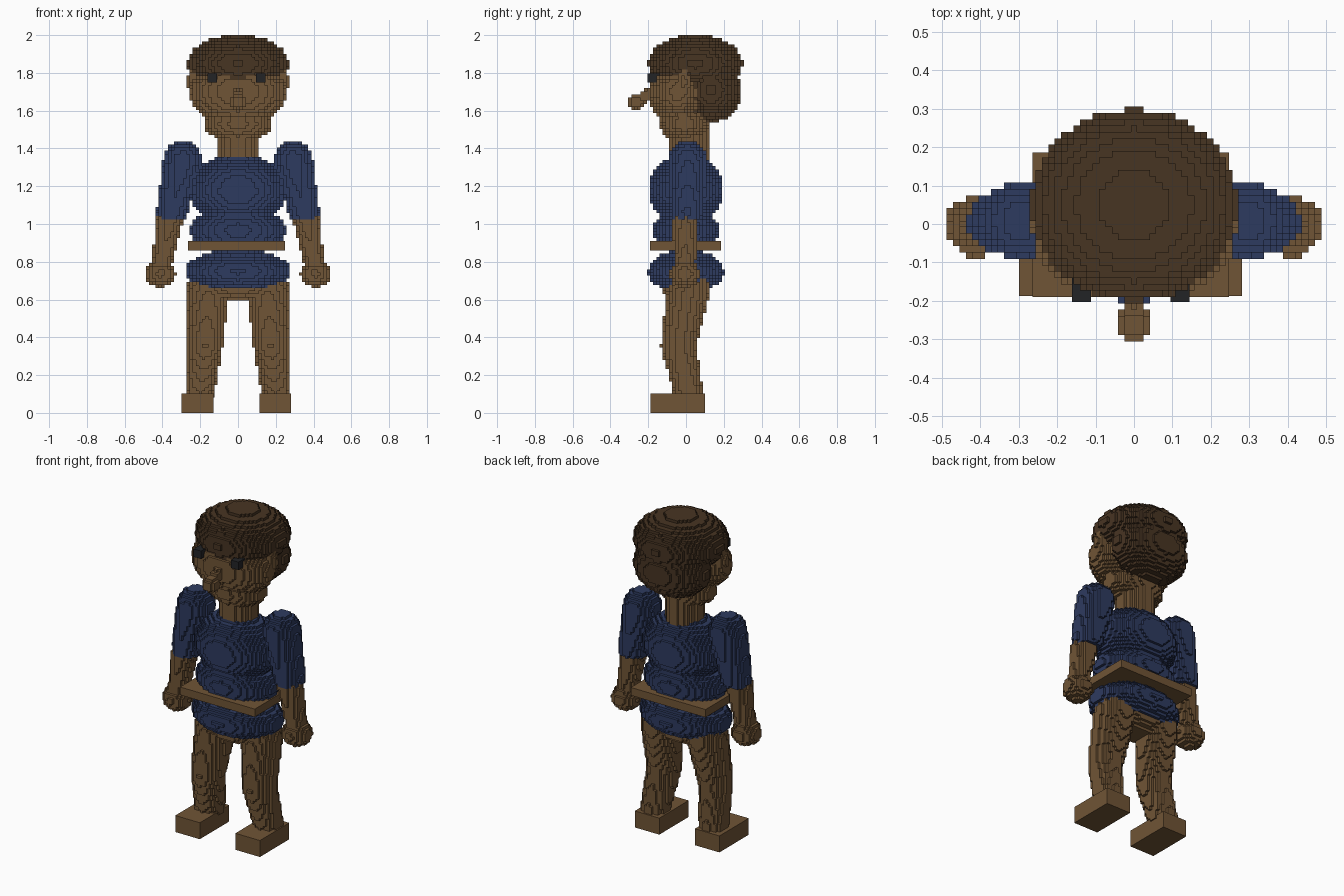
import bpy, bmesh, math
from mathutils import Vector

cube = bpy.data.objects.get("Cube")
if cube:
    bpy.data.objects.remove(cube, do_unlink=True)

V = 2 / 121  # block size: the figure is 121 blocks tall


def material(name, srgb):
    lin = [((c + 0.055) / 1.055) ** 2.4 for c in srgb] + [1]
    m = bpy.data.materials.new(name)
    m.use_nodes = True
    m.diffuse_color = lin
    m.node_tree.nodes["Principled BSDF"].inputs["Base Color"].default_value = lin
    return m


SKIN = material("brown_skin", (0.44, 0.33, 0.21))
HAIR = material("dark_brown_hair", (0.28, 0.205, 0.135))
SHIRT = material("navy_shirt", (0.18, 0.23, 0.375))
BLACK = material("black_eyes", (0.135, 0.14, 0.15))


# Solid shapes: each returns (inside test, lower corner, upper corner)
def ellipsoid(centre, radii):
    c, r = Vector(centre), Vector(radii)
    return (lambda p: sum(((p[i] - c[i]) / r[i]) ** 2 for i in range(3)) <= 1,
            c - r, c + r)


def limb(a, ra, b, rb, floor=-1.0):
    """Tapered rounded limb from a to b, cut off flat below floor."""
    a, b = Vector(a), Vector(b)
    d = b - a

    def inside(p):
        t = min(1, max(0, (p - a).dot(d) / d.length_squared))
        return p.z > floor and (p - a - d * t).length <= ra + (rb - ra) * t
    r = Vector((1, 1, 1)) * max(ra, rb)
    low = Vector(map(min, a, b)) - r
    high = Vector(map(max, a, b)) + r
    return inside, low, high


owner = {}   # block -> part name; the first part to claim a block keeps it
parts = {}   # part name -> (material, blocks)


def block_part(name, mat, *shapes):
    """Fill the shapes with blocks not yet taken by an earlier part."""
    blocks = []
    for inside, low, high in shapes:
        spans = [range(math.floor(low[i] / V) - 1, math.ceil(high[i] / V) + 2) for i in range(3)]
        for i in spans[0]:
            for j in spans[1]:
                for k in spans[2]:
                    if (i, j, k) not in owner and 0 <= k < 121 \
                            and inside(Vector((i, j, k + 0.5)) * V):
                        owner[i, j, k] = name
                        blocks.append((i, j, k))
    parts[name] = (mat, blocks)


def finish(name, bm, mat):
    me = bpy.data.meshes.new(name)
    bm.to_mesh(me)
    bm.free()
    me.materials.append(mat)
    bpy.context.collection.objects.link(bpy.data.objects.new(name, me))


def skin_blocks(name, mat, blocks):
    """Mesh only the block faces that are open to the air."""
    bm = bmesh.new()
    verts = {}
    for b in blocks:
        for axis in range(3):
            for s in (0, 1):
                n = list(b)
                n[axis] += 2 * s - 1
                if tuple(n) in owner:
                    continue
                u, w = (axis + 1) % 3, (axis + 2) % 3
                loop = []
                for du, dw in ((0, 0), (1, 0), (1, 1), (0, 1)):
                    q = list(b)
                    q[axis] += s
                    q[u] += du
                    q[w] += dw
                    q = tuple(q)
                    if q not in verts:
                        verts[q] = bm.verts.new(((q[0] - .5) * V, (q[1] - .5) * V, q[2] * V))
                    loop.append(verts[q])
                bm.faces.new(loop if s else loop[::-1])
    finish(name, bm, mat)


def box(name, mat, low, high):
    bm = bmesh.new()
    bmesh.ops.create_cube(bm, size=1)
    for v in bm.verts:
        v.co = [(low[i] + high[i]) / 2 + v.co[i] * (high[i] - low[i]) for i in range(3)]
    finish(name, bm, mat)


SIDES = (("left", 1), ("right", -1))

# Head
for side, s in SIDES:
    block_part(side + "_ear", SKIN, ellipsoid((s * .235, -.012, 1.75), (.032, .035, .075)))
block_part("hair", HAIR,
           ellipsoid((0, 3 * V, 1.85), (.268, .25, .152)),
           ellipsoid((0, .135, 1.71), (.235, .158, .172)))
block_part("nose", SKIN, limb((0, -.17, 1.71), .03, (0, -.24, 1.66), .03),
           ellipsoid((0, -.262, 1.648), (.045, .046, .04)))
block_part("head", SKIN, ellipsoid((0, -.045, 1.70), (.258, .152, .172)))
block_part("jaw", SKIN, ellipsoid((0, -.008, 1.53), (.18, .13, .095)))

# Shirt
block_part("chest", SHIRT, ellipsoid((0, 0, 1.18), (.258, .198, .19)))
block_part("waist", SHIRT, ellipsoid((0, 0, .965), (.255, .172, .13)))
block_part("hips", SHIRT, ellipsoid((0, 0, .75), (.28, .2, .115)))
block_part("neck", SKIN, limb((0, .015, 1.5), .105, (0, .015, 1.3), .105))

# Arms and legs
for side, s in SIDES:
    block_part(side + "_sleeve", SHIRT,
               limb((s * .293, .01, 1.34), .103, (s * .35, .005, 1.06), .083, 1.03))
    block_part(side + "_forearm", SKIN,
               limb((s * .36, -.005, 1.03), .07, (s * .402, -.005, .80), .054))
    block_part(side + "_hand", SKIN, ellipsoid((s * .41, -.006, .737), (.08, .08, .072)))
    block_part(side + "_leg", SKIN,
               limb((s * .155, .015, .66), .113, (s * .175, -.04, .36), .093),
               limb((s * .175, -.04, .36), .093, (s * .2, .01, .12), .078, .08))
block_part("pelvis", SKIN, ellipsoid((0, 0, .665), (.2, .13, .075)))

for name, (mat, blocks) in parts.items():
    skin_blocks(name, mat, blocks)

# Plain boxes: belt, feet and eyes
box("belt", SKIN, (-.264, -.19, .86), (.248, .186, .909))
for side, x in (("right", -.215), ("left", .197)):
    box(side + "_foot", SKIN, (x - .084, -.187, 0), (x + .084, .1, .102))
for side, x in (("right", -.137), ("left", .12)):
    box(side + "_eye", BLACK, (x - .025, -.203, 1.748), (x + .025, -.1, 1.797))
